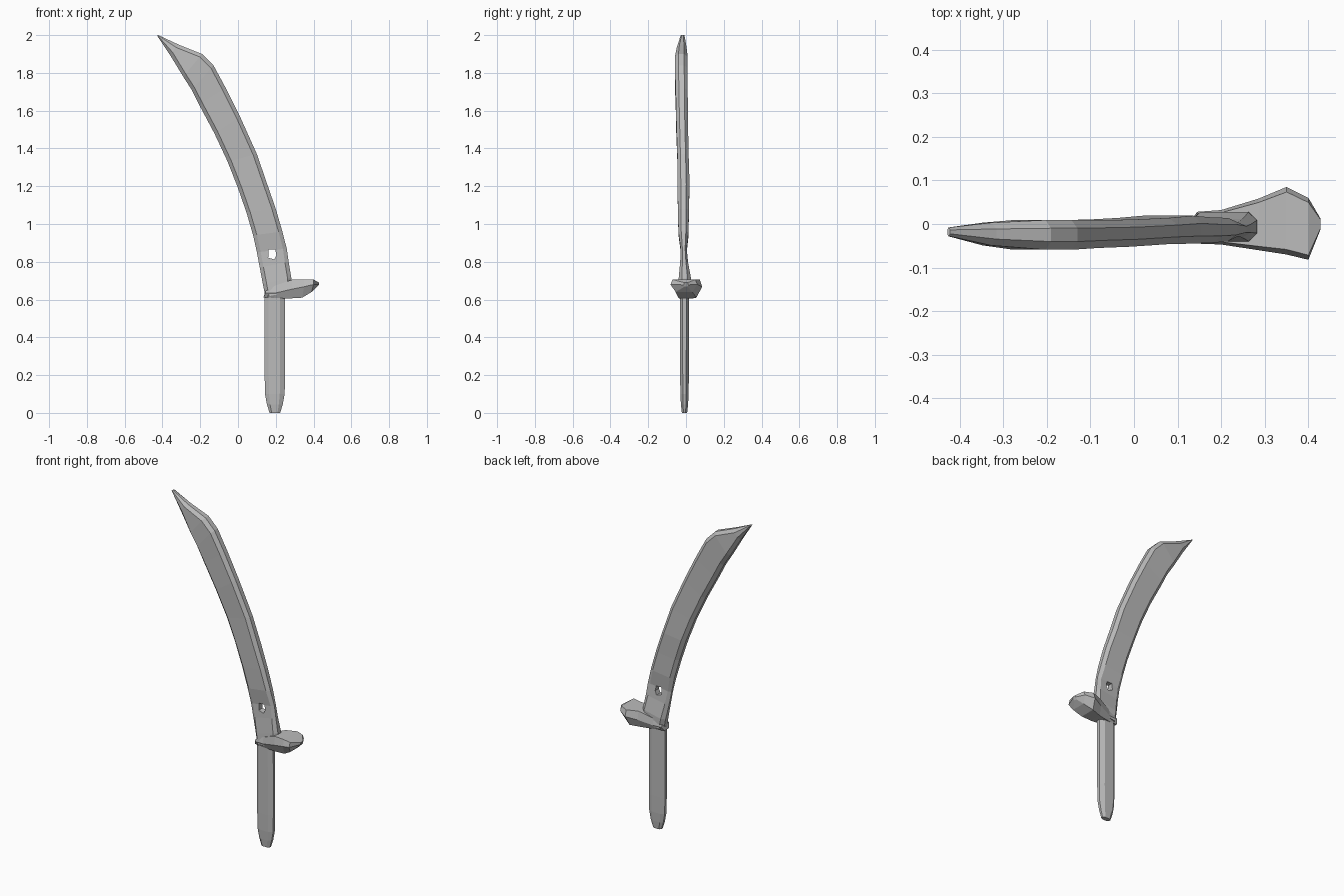
import bpy, bmesh
from mathutils import Vector

steel = bpy.data.materials.new("plain grey")
steel.diffuse_color = (0.5, 0.5, 0.5, 1)


def loft(name, rings):
    """Skin a list of equal-sized point rings and cap both ends."""
    bm = bmesh.new()
    rows = [[bm.verts.new(p) for p in ring] for ring in rings]
    n = len(rows[0])
    for a, b in zip(rows, rows[1:]):
        for i in range(n):
            j = (i + 1) % n
            bm.faces.new((a[i], a[j], b[j], b[i]))
    bm.faces.new(rows[0])
    bm.faces.new(rows[-1])
    bmesh.ops.recalc_face_normals(bm, faces=bm.faces)
    me = bpy.data.meshes.new(name)
    bm.to_mesh(me)
    bm.free()
    me.materials.append(steel)
    ob = bpy.data.objects.new(name, me)
    bpy.context.collection.objects.link(ob)
    return ob


def blade_ring(lx, lz, rx, rz, y, h, bevel=0.02):
    """Flat-sided blade section with bevelled edges, from left edge to right edge."""
    L, R = Vector((lx, y, lz)), Vector((rx, y, rz))
    b = min(0.3, bevel / max((R - L).length, 0.001))
    prof = [(0, -.4), (b, -1), (1 - b, -1), (1, -.45),
            (1, .45), (1 - b, 1), (b, 1), (0, .4)]
    return [L.lerp(R, t) + Vector((0, s * h, 0)) for t, s in prof]


# Blade: left edge x z, right edge x z, centre y, half thickness
stations = [
    (0.145, 0.615, 0.285, 0.64, -0.008, 0.036),
    (0.132, 0.68, 0.282, 0.715, -0.006, 0.033),
    (0.115, 0.77, 0.268, 0.80, -0.010, 0.021),
    (0.100, 0.85, 0.258, 0.87, -0.012, 0.016),
    (0.080, 0.94, 0.235, 0.96, -0.013, 0.027),
    (0.045, 1.06, 0.200, 1.08, -0.014, 0.029),
    (0.000, 1.19, 0.155, 1.21, -0.013, 0.032),
    (-0.055, 1.33, 0.100, 1.37, -0.016, 0.030),
    (-0.125, 1.48, 0.010, 1.57, -0.021, 0.031),
    (-0.205, 1.63, -0.065, 1.72, -0.023, 0.032),
    (-0.245, 1.71, -0.130, 1.84, -0.025, 0.034),
    (-0.290, 1.78, -0.190, 1.90, -0.025, 0.034),
    (-0.360, 1.895, -0.315, 1.95, -0.023, 0.026),
    (-0.428, 1.997, -0.422, 2.000, -0.018, 0.010),
]
blade = loft("blade", [blade_ring(*s) for s in stations])

# Square hole through the blade root
hole = [(0.162, 0.865), (0.197, 0.865), (0.203, 0.835), (0.192, 0.812), (0.160, 0.822)]
cutter = loft("hole_cutter", [[(x, y, z) for x, z in hole] for y in (-0.2, 0.2)])
mod = blade.modifiers.new("hole", 'BOOLEAN')
mod.object = cutter
mod.operation = 'DIFFERENCE'
mod.solver = 'EXACT'
bpy.context.view_layer.objects.active = blade
bpy.ops.object.modifier_apply(modifier="hole")
bpy.data.objects.remove(cutter)


# Guard: faceted knob flaring out to the right
def guard_ring(x, y0, y1, zb, zm, zt):
    c, k = (y0 + y1) / 2, 0.62
    lo, hi = c + (y0 - c) * k, c + (y1 - c) * k
    return [(x - 0.01, lo, zb), (x - 0.01, hi, zb), (x, y1, zm),
            (x, c + (y1 - c) * 0.85, zt), (x, c + (y0 - c) * 0.85, zt), (x, y0, zm)]


loft("guard", [guard_ring(*g) for g in [
    (0.145, -0.045, 0.028, 0.612, 0.635, 0.645),
    (0.200, -0.047, 0.032, 0.608, 0.635, 0.675),
    (0.285, -0.060, 0.058, 0.606, 0.655, 0.705),
    (0.350, -0.070, 0.085, 0.610, 0.668, 0.705),
    (0.400, -0.082, 0.060, 0.640, 0.680, 0.706),
    (0.428, -0.012, 0.012, 0.668, 0.678, 0.690),
]])


# Grip: flat octagonal bar tapering at the foot
def grip_ring(z, hx, hy):
    oct_pts = [(-1, -.4), (-.6, -1), (.5, -1), (1, -.4),
               (1, .4), (.5, 1), (-.6, 1), (-1, .4)]
    return [(0.195 + hx * u, -0.008 + hy * v, z) for u, v in oct_pts]


loft("grip", [grip_ring(*g) for g in [
    (0.0, 0.028, 0.014), (0.045, 0.042, 0.019), (0.10, 0.052, 0.022),
    (0.20, 0.054, 0.023), (0.63, 0.054, 0.024)]])
